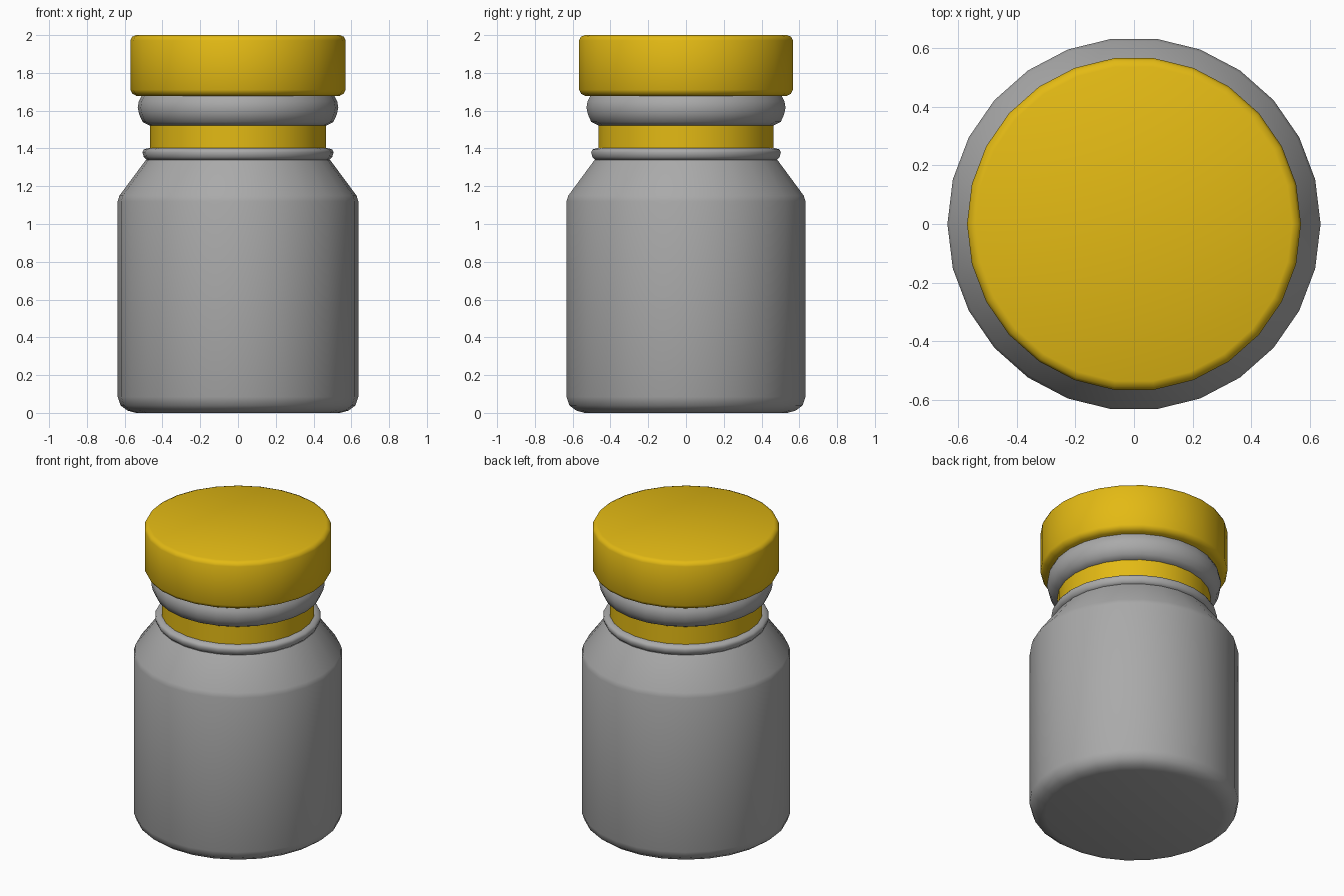
import bpy, bmesh, math

SIDES = 26

cube = bpy.data.objects.get("Cube")
if cube:
    bpy.data.objects.remove(cube, do_unlink=True)


def make_material(name, rgb):
    mat = bpy.data.materials.new(name)
    mat.use_nodes = True
    mat.diffuse_color = (*rgb, 1)
    mat.node_tree.nodes["Principled BSDF"].inputs["Base Color"].default_value = (*rgb, 1)
    return mat


grey = make_material("grey", (0.40, 0.40, 0.40))
yellow = make_material("golden yellow", (0.77, 0.49, 0.007))


def lathe(name, profile, mat, sharp=40):
    """Spin a (radius, height) profile around z and close both ends."""
    bm = bmesh.new()
    rings = []
    for r, z in profile:
        angles = [2 * math.pi * i / SIDES for i in range(SIDES)]
        rings.append([bm.verts.new((r * math.cos(a), r * math.sin(a), z)) for a in angles])
    for low, high in zip(rings, rings[1:]):
        for i in range(SIDES):
            j = (i + 1) % SIDES
            bm.faces.new((low[i], low[j], high[j], high[i]))
    bm.faces.new(rings[0][::-1])
    bm.faces.new(rings[-1])
    mesh = bpy.data.meshes.new(name)
    bm.to_mesh(mesh)
    bm.free()
    mesh.materials.append(mat)
    obj = bpy.data.objects.new(name, mesh)
    bpy.context.collection.objects.link(obj)
    bpy.ops.object.select_all(action="DESELECT")
    obj.select_set(True)
    bpy.context.view_layer.objects.active = obj
    bpy.ops.object.shade_smooth_by_angle(angle=math.radians(sharp))
    return obj


# Jar body with rounded base and sloping shoulder
lathe("jar_body", [(0.54, 0), (0.585, 0.012), (0.622, 0.04), (0.637, 0.085),
                   (0.637, 1.12), (0.628, 1.15), (0.487, 1.34)], grey)

# Thin lip on top of the shoulder
lathe("neck_lip", [(0.485, 1.34), (0.499, 1.355), (0.506, 1.38), (0.498, 1.395),
                   (0.47, 1.403)], grey, 60)

# Coloured band around the neck
lathe("neck_band", [(0.467, 1.40), (0.467, 1.53)], yellow)

# Rounded collar under the cap
lathe("collar", [(0.465, 1.52), (0.505, 1.54), (0.523, 1.58), (0.531, 1.615),
                 (0.525, 1.65), (0.51, 1.68)], grey, 60)

# Cap with softened rims
lathe("cap", [(0.535, 1.677), (0.56, 1.69), (0.57, 1.71), (0.57, 1.972),
              (0.561, 1.991), (0.54, 2.0)], yellow, 60)
